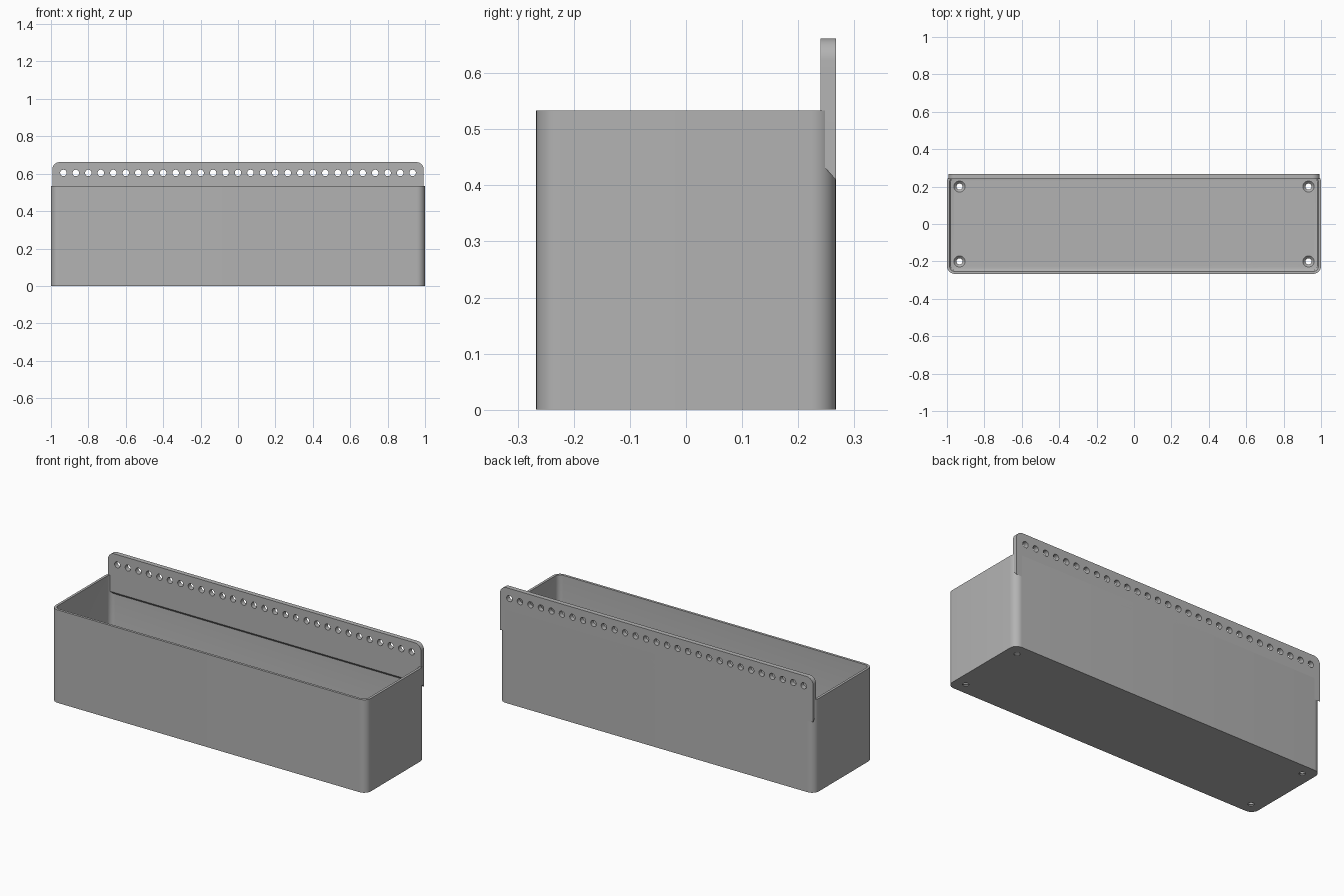
import bpy, bmesh, math
from mathutils import Matrix

if "Cube" in bpy.data.objects:
    bpy.data.objects.remove(bpy.data.objects["Cube"], do_unlink=True)

grey = bpy.data.materials.new("plain grey")
grey.use_nodes = True
colour = (0.45, 0.45, 0.45, 1)
grey.diffuse_color = colour
grey.node_tree.nodes["Principled BSDF"].inputs["Base Color"].default_value = colour

HALF_X, HALF_Y, HEIGHT = 1.0, 0.267, 0.533
RADIUS, WALL, FLOOR, FILLET = 0.043, 0.014, 0.02, 0.012


def make_object(name, bm):
    bmesh.ops.recalc_face_normals(bm, faces=bm.faces)
    mesh = bpy.data.meshes.new(name)
    bm.to_mesh(mesh)
    bm.free()
    mesh.materials.append(grey)
    obj = bpy.data.objects.new(name, mesh)
    bpy.context.collection.objects.link(obj)
    return obj


def arc(cx, cy, r, start, steps=10):
    return [(cx + r * math.cos(math.radians(start + 90 * i / steps)),
             cy + r * math.sin(math.radians(start + 90 * i / steps)))
            for i in range(steps + 1)]


def rounded_rect(inset):
    r = max(RADIUS - inset, 0.004)
    x, y = HALF_X - inset - r, HALF_Y - inset - r
    return (arc(x, y, r, 0) + arc(-x, y, r, 90)
            + arc(-x, -y, r, 180) + arc(x, -y, r, 270))


def cut(obj, cutter):
    cutter.hide_render = True
    mod = obj.modifiers.new("holes", "BOOLEAN")
    mod.operation, mod.solver, mod.object = "DIFFERENCE", "EXACT", cutter
    bpy.ops.object.select_all(action="DESELECT")
    bpy.context.view_layer.objects.active = obj
    obj.select_set(True)
    bpy.ops.object.modifier_apply(modifier=mod.name)
    bpy.data.objects.remove(cutter, do_unlink=True)
    bpy.ops.object.shade_smooth_by_angle(angle=math.radians(30))


# Open box: outer wall, rim, inner wall, filleted floor edge
bm = bmesh.new()
levels = [(0, 0), (0, HEIGHT), (WALL, HEIGHT), (WALL, FLOOR + FILLET)]
for a in (30, 60, 90):
    t = math.radians(a)
    levels.append((WALL + FILLET * (1 - math.cos(t)),
                   FLOOR + FILLET * (1 - math.sin(t))))
loops = [[bm.verts.new((x, y, z)) for x, y in rounded_rect(inset)]
         for inset, z in levels]
for low, high in zip(loops, loops[1:]):
    for i in range(len(low)):
        j = (i + 1) % len(low)
        bm.faces.new((low[i], low[j], high[j], high[i]))
bm.faces.new(loops[0][::-1])
bm.faces.new(loops[-1])
box = make_object("planter_box", bm)

# Countersunk floor holes
bm = bmesh.new()
for sx in (-1, 1):
    for sy in (-1, 1):
        spot = Matrix.Translation((sx * 0.933, sy * 0.2, FLOOR / 2))
        bmesh.ops.create_cone(bm, cap_ends=True, segments=32, radius1=0.016,
                              radius2=0.016, depth=0.06, matrix=spot)
cut(box, make_object("floor_hole_cutter", bm))
bm = bmesh.new()
for sx in (-1, 1):
    for sy in (-1, 1):
        spot = Matrix.Translation((sx * 0.933, sy * 0.2, FLOOR - 0.004))
        bmesh.ops.create_cone(bm, cap_ends=True, segments=32, radius1=0.016,
                              radius2=0.036, depth=0.02, matrix=spot)
cut(box, make_object("countersink_cutter", bm))

# Back mounting plate with rounded top corners and sloped underside
X, TOP, BOTTOM, FRONT, R = 0.993, 0.662, 0.41, 0.24, 0.04
outline = (arc(X - R, TOP - R, R, 0) + arc(R - X, TOP - R, R, 90)
           + [(-X, BOTTOM), (X, BOTTOM)])
bm = bmesh.new()
back = [bm.verts.new((x, HALF_Y, z)) for x, z in outline]
front = [bm.verts.new((x, FRONT, z + (0.03 if z == BOTTOM else 0)))
         for x, z in outline]
bm.faces.new(back)
bm.faces.new(front[::-1])
for i in range(len(back)):
    j = (i + 1) % len(back)
    bm.faces.new((back[i], back[j], front[j], front[i]))
plate = make_object("mounting_plate", bm)

# Row of holes through the plate
bm = bmesh.new()
for i in range(-14, 15):
    spot = Matrix.Translation((i / 15, 0.25, 0.604)) @ Matrix.Rotation(math.pi / 2, 4, "X")
    bmesh.ops.create_cone(bm, cap_ends=True, segments=24, radius1=0.0175,
                          radius2=0.0175, depth=0.1, matrix=spot)
cut(plate, make_object("plate_hole_cutter", bm))
